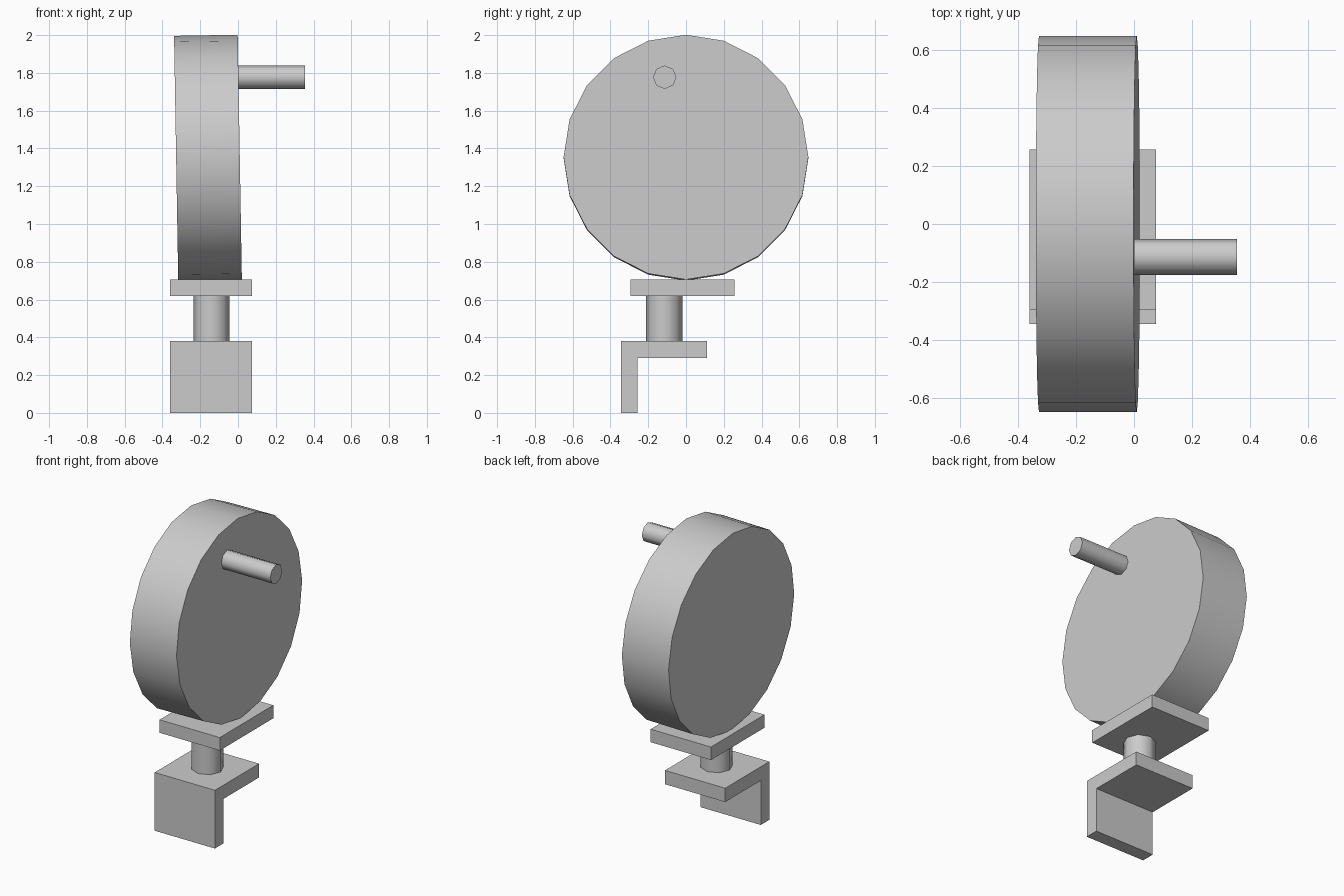
import bpy
from math import pi, radians

if "Cube" in bpy.data.objects:
    bpy.data.objects.remove(bpy.data.objects["Cube"])


def box(name, x, y, z):
    """Box from (min, max) ranges on each axis."""
    bpy.ops.mesh.primitive_cube_add(size=1)
    ob = bpy.context.object
    ob.name = name
    ob.location = [(a + b) / 2 for a, b in (x, y, z)]
    ob.scale = [b - a for a, b in (x, y, z)]
    bpy.ops.object.transform_apply()
    return ob


def cylinder(name, sides, radius, depth, loc, rot=(0, 0, 0)):
    bpy.ops.mesh.primitive_cylinder_add(
        vertices=sides, radius=radius, depth=depth, location=loc, rotation=rot)
    ob = bpy.context.object
    ob.name = name
    bpy.ops.object.shade_smooth_by_angle(angle=radians(50))
    return ob


WIDTH = (-0.36, 0.075)

# L-shaped mounting bracket, one extruded profile
profile = [(-0.345, 0), (-0.257, 0), (-0.257, 0.29),
           (0.11, 0.29), (0.11, 0.38), (-0.345, 0.38)]
n = len(profile)
verts = [(x, y, z) for x in WIDTH for y, z in profile]
faces = [tuple(reversed(range(n))), tuple(range(n, 2 * n))]
faces += [(i, (i + 1) % n, (i + 1) % n + n, i + n) for i in range(n)]
mesh = bpy.data.meshes.new("bracket")
mesh.from_pydata(verts, [], faces)
bpy.context.collection.objects.link(bpy.data.objects.new("bracket", mesh))

# Post and support plate
cylinder("post", 8, 0.096, 0.25, (-0.14, -0.115, 0.5))
box("support_plate", WIDTH, (-0.295, 0.257), (0.62, 0.705))

# Wheel, leaning very slightly
cylinder("wheel", 20, 0.648, 0.337, (-0.159, 0, 1.351), (0, pi / 2 - 0.017, 0))

# Crank handle
cylinder("handle", 8, 0.062, 0.365, (0.1725, -0.113, 1.777), (0, pi / 2, 0))
